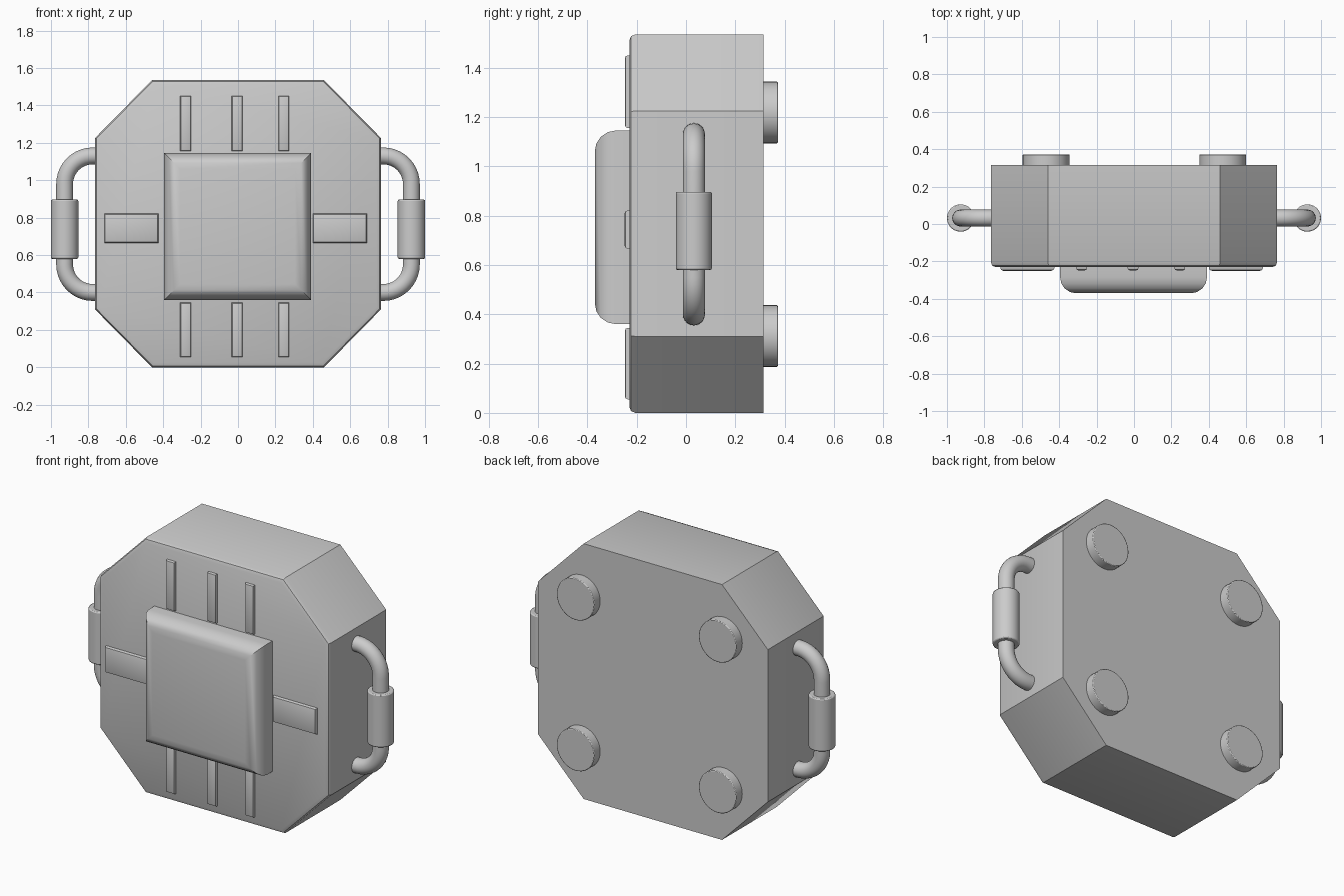
import bpy, bmesh, math
from mathutils import Vector

if "Cube" in bpy.data.objects:
    bpy.data.objects.remove(bpy.data.objects["Cube"])

BODY_FRONT, BODY_BACK = -0.23, 0.315


def finish(name, bm, angle=35):
    bmesh.ops.recalc_face_normals(bm, faces=bm.faces)
    me = bpy.data.meshes.new(name)
    bm.to_mesh(me)
    bm.free()
    ob = bpy.data.objects.new(name, me)
    bpy.context.collection.objects.link(ob)
    bpy.ops.object.select_all(action='DESELECT')
    ob.select_set(True)
    bpy.context.view_layer.objects.active = ob
    bpy.ops.object.shade_smooth_by_angle(angle=math.radians(angle))
    return ob


def plate(name, outline, front, back, bevel, segments, angle=35):
    """Extrude an xz outline along y and round its front rim."""
    bm = bmesh.new()
    face = bm.faces.new([bm.verts.new((x, front, z)) for x, z in outline])
    ext = bmesh.ops.extrude_face_region(bm, geom=[face], use_keep_orig=True)
    verts = [g for g in ext['geom'] if isinstance(g, bmesh.types.BMVert)]
    bmesh.ops.translate(bm, verts=verts, vec=(0, back - front, 0))
    bmesh.ops.recalc_face_normals(bm, faces=bm.faces)
    rim = [e for e in bm.edges if all(abs(v.co.y - front) < 1e-5 for v in e.verts)]
    bmesh.ops.bevel(bm, geom=rim, offset=bevel, segments=segments,
                    profile=0.5, affect='EDGES')
    return finish(name, bm, angle)


def rect(x0, x1, z0, z1):
    return [(x0, z0), (x1, z0), (x1, z1), (x0, z1)]


def tube(name, path, radius, sides=24):
    """Sweep a circle along a path lying in a plane of constant y."""
    pts = [Vector(p) for p in path]
    bm = bmesh.new()
    rings = []
    for i, p in enumerate(pts):
        t = (pts[min(i + 1, len(pts) - 1)] - pts[max(i - 1, 0)]).normalized()
        u = Vector((0, 1, 0))
        v = t.cross(u)
        rings.append([bm.verts.new(p + radius * (math.cos(a) * u + math.sin(a) * v))
                      for a in (2 * math.pi * k / sides for k in range(sides))])
    for a, b in zip(rings, rings[1:]):
        for k in range(sides):
            n = (k + 1) % sides
            bm.faces.new((a[k], a[n], b[n], b[k]))
    bm.faces.new(rings[0])
    bm.faces.new(rings[-1])
    return finish(name, bm)


def cylinder(name, centre, radius, depth, axis, bevel, sides=40):
    bpy.ops.mesh.primitive_cylinder_add(
        vertices=sides, radius=radius, depth=depth, location=centre,
        rotation=(math.pi / 2, 0, 0) if axis == 'Y' else (0, 0, 0))
    ob = bpy.context.object
    ob.name = name
    if bevel:
        mod = ob.modifiers.new("rim", 'BEVEL')
        mod.width, mod.segments, mod.limit_method = bevel, 2, 'ANGLE'
    bpy.ops.object.shade_smooth_by_angle(angle=math.radians(35))
    return ob


# Octagonal body
octagon = [(-0.46, 0), (0.46, 0), (0.765, 0.31), (0.765, 1.225),
           (0.46, 1.535), (-0.46, 1.535), (-0.765, 1.225), (-0.765, 0.31)]
plate("body", octagon, BODY_FRONT, BODY_BACK, 0.025, 2)

# Raised centre panel
plate("centre_panel", rect(-0.395, 0.39, 0.36, 1.145), -0.37, -0.2, 0.085, 4)

# Thin slats above and below the panel
for i, x in enumerate((-0.28, -0.005, 0.245)):
    for label, z0, z1 in (("lower", 0.055, 0.345), ("upper", 1.155, 1.45)):
        plate(f"{label}_slat_{i}", rect(x - 0.029, x + 0.029, z0, z1),
              -0.248, -0.2, 0.012, 2)

# Wide bars left and right of the panel
for label, x0, x1 in (("left", -0.715, -0.425), ("right", 0.4, 0.69)):
    plate(f"{label}_bar", rect(x0, x1, 0.665, 0.822), -0.25, -0.2, 0.016, 2)

# Side handles: bent pipe plus grip sleeve
HX, HY, BEND = 0.927, 0.032, 0.15
Z_LOW, Z_HIGH = 0.4, 1.13
for label, s in (("left", -1), ("right", 1)):
    path = [(s * 0.74, HY, Z_HIGH)]
    arc = [math.radians(9 * k) for k in range(11)]
    path += [(s * (HX - BEND + BEND * math.sin(a)), HY,
              Z_HIGH - BEND + BEND * math.cos(a)) for a in arc]
    path += [(s * (HX - BEND + BEND * math.cos(a)), HY,
              Z_LOW + BEND - BEND * math.sin(a)) for a in arc]
    path.append((s * 0.74, HY, Z_LOW))
    tube(f"{label}_handle_pipe", path, 0.045)
    cylinder(f"{label}_handle_grip", (s * HX, HY, 0.738), 0.073, 0.316, 'Z', 0.006)

# Round feet on the back
for i, x in enumerate((-0.47, 0.475)):
    for j, z in enumerate((0.312, 1.218)):
        cylinder(f"back_foot_{i}{j}", (x, 0.335, z), 0.125, 0.075, 'Y', 0.004)
